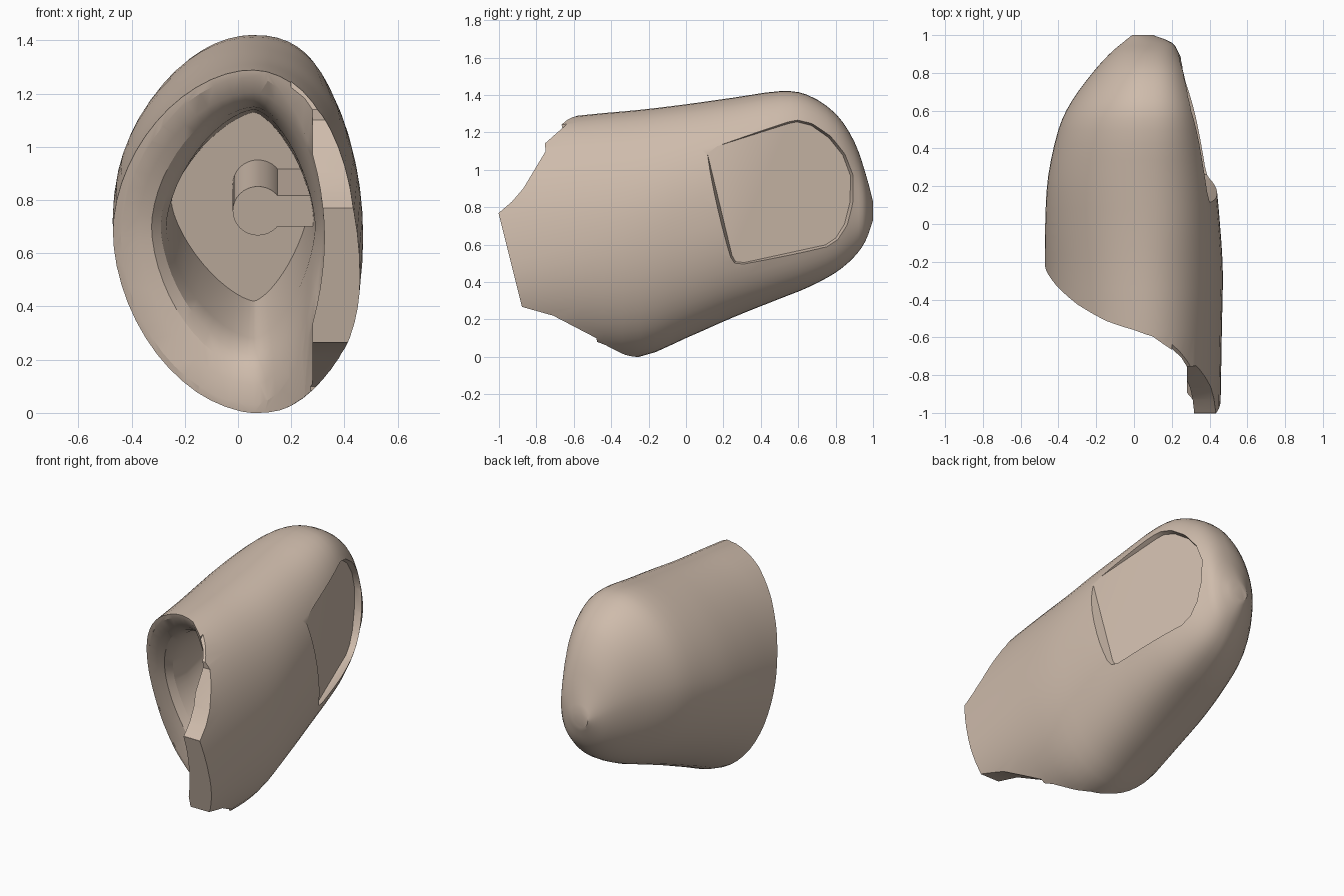
import bpy, bmesh
from math import cos, sin, pi, atan
from mathutils import Matrix

if "Cube" in bpy.data.objects:
    bpy.data.objects.remove(bpy.data.objects["Cube"])

TILT = 0.25   # cap axis rises with y; planes across the axis lean by this slope
SEG = 56


def make(name, rings):
    """Closed loft through equal-length rings, capped at both ends."""
    bm = bmesh.new()
    vs = [[bm.verts.new(p) for p in r] for r in rings]
    n = len(rings[0])
    for a, b in zip(vs, vs[1:]):
        for i in range(n):
            j = (i + 1) % n
            bm.faces.new((a[i], a[j], b[j], b[i]))
    bm.faces.new(vs[0])
    bm.faces.new(vs[-1])
    bmesh.ops.recalc_face_normals(bm, faces=bm.faces)
    me = bpy.data.meshes.new(name)
    bm.to_mesh(me)
    bm.free()
    ob = bpy.data.objects.new(name, me)
    bpy.context.collection.objects.link(ob)
    return ob


def oval(xl, xr, zb, zt, xc, zc, el, er):
    """Four-quadrant superellipse as (x, z) points."""
    pts = []
    for i in range(SEG):
        t = 2 * pi * i / SEG
        c, s = cos(t), sin(t)
        e = 2 / (er if c > 0 else el)
        u = abs(c) ** e * (1 if c > 0 else -1)
        v = abs(s) ** e * (1 if s > 0 else -1)
        pts.append((xc + u * (xr - xc if u > 0 else xc - xl),
                    zc + v * (zt - zc if v > 0 else zc - zb)))
    return pts


def smooth_rows(rows, k=3):
    """Catmull-Rom refinement of a table."""
    out = []
    for i in range(len(rows) - 1):
        p = [rows[max(0, min(len(rows) - 1, i + d))] for d in (-1, 0, 1, 2)]
        for s in range(k):
            t = s / k
            out.append([b + 0.5 * t * (c - a + t * (2 * a - 5 * b + 4 * c - d + t * (3 * (b - c) + d - a)))
                        for a, b, c, d in zip(*p)])
    return out + [rows[-1]]


def cut(ob, cutter):
    m = ob.modifiers.new("cut", 'BOOLEAN')
    m.operation, m.solver, m.object = 'DIFFERENCE', 'EXACT', cutter
    bpy.context.view_layer.objects.active = ob
    bpy.ops.object.modifier_apply(modifier=m.name)
    bpy.data.objects.remove(cutter)


# Outer body: y, z top, z bottom, x left, x right, x centre, right squareness, widest height
stations = [
    (-1.15, 1.22, 0.0, -.47, .455, .06, 2.1, .38), (-.57, 1.29, 0.0, -.47, .465, .06, 2.1, .46),
    (-.25, 1.32, 0.0, -.47, .47, .06, 2.1, .51), (0, 1.35, .1, -.47, .455, .06, 2.2, .52),
    (.25, 1.385, .21, -.455, .43, .05, 2.3, .52), (.5, 1.42, .31, -.4, .385, .05, 2.5, .52),
    (.65, 1.40, .37, -.33, .345, .05, 2.6, .52), (.8, 1.30, .45, -.22, .29, .06, 2.6, .52),
    (.9, 1.15, .535, -.13, .24, .07, 2.4, .52), (.96, .98, .62, -.06, .2, .08, 2.2, .52),
    (1.0, .83, .73, -.01, .1, .04, 2, .52)]
body_rings = []
for y, zt, zb, xl, xr, xc, er, f in smooth_rows(stations):
    zc = zb + (zt - zb) * f
    body_rings.append([(x, y, z) for x, z in oval(xl, xr, zb, zt, xc, zc, 1.87, er)])
body = make("cap_body", body_rings)

# Curved front opening, with a tongue left standing on the right
rim = [(-.6, 0), (-.47, -.055), (-.4, -.10), (-.3, -.15), (-.15, -.205), (0, -.24),
       (.1, -.275), (.2, -.355), (.25, -.41), (.28, -.47)]


def rim_y(x):
    for (x0, y0), (x1, y1) in zip(rim, rim[1:]):
        if x <= x1:
            return y0 + (y1 - y0) * (x - x0) / (x1 - x0)
    return rim[-1][1]


outline = rim + [(.28, -.81), (.7, -.81), (.7, -2.2), (-.6, -2.2)]
cut(body, make("front_cutter", [[(x, y - TILT * z, z) for x, y in outline] for z in (-.4, 1.9)]))

# Tongue shaping above and below
top = [(-1.4, .77), (-1.0, .77), (-.93, .83), (-.87, .9), (-.75, 1.1), (-.755, 1.14), (-.585, 1.29),
       (-.585, 1.6), (-1.4, 1.6)]
low = [(-1.4, .265), (-.87, .265), (-.71, .22), (-.48, .1), (-.47, .06), (-.44, -.2), (-1.4, -.2)]
for prof in (top, low):
    cut(body, make("tongue_cutter", [[(x, y, z) for y, z in prof] for x in (.2, .7)]))

# Cavity: rounded lip narrowing to a flat floor
# depth, x left, x right, z bottom, z top, roundness
lip = [(-.9, -.44, .325, .03, 1.265, 1.85), (.0, -.44, .325, .03, 1.265, 1.85),
       (.025, -.375, .32, .105, 1.205, 1.8), (.05, -.325, .315, .165, 1.175, 1.75),
       (.1, -.29, .305, .22, 1.15, 1.7), (.2, -.27, .29, .28, 1.14, 1.6)]
cav = []
for d, xl, xr, zb, zt, e in lip:
    zc = .66 if d < .01 else .7
    cav.append([(x, rim_y(x) + d - TILT * z, z) for x, z in oval(xl, xr, zb, zt, .06, zc, e, e)])
cav.append([(x, .35 - TILT * z, z) for x, z in oval(-.25, .27, .42, 1.13, .06, .79, 1.45, 1.45)])
cut(body, make("cavity_cutter", cav))

# Drafted side recess
pocket = [(.09, 1.1), (.1, 1.12), (.14, 1.14), (.55, 1.27), (.6, 1.28), (.68, 1.26), (.78, 1.19),
          (.86, 1.09), (.905, .97), (.9, .82), (.87, .7), (.82, .62), (.76, .58), (.3, .48), (.25, .485), (.23, .52)]


def pocket_ring(k, dx):
    return [(.405 - .26 * ((y - .5) * k + .4) + dx, .5 + (y - .5) * k, .88 + (z - .88) * k)
            for y, z in pocket]


cut(body, make("recess_cutter", [pocket_ring(.94, 0), pocket_ring(1.0, .07), pocket_ring(1.0, .5)]))

# Peg with a rib to the right wall, standing on the cavity floor
bm = bmesh.new()
rot = Matrix.Translation((0, -.06, .81)) @ Matrix.Rotation(atan(TILT), 4, 'X')
bmesh.ops.create_cone(bm, cap_ends=True, segments=32, radius1=.095, radius2=.095, depth=.42,
                      matrix=rot @ Matrix.Translation((.075, 0, 0)) @ Matrix.Rotation(pi / 2, 4, 'X'))
me = bpy.data.meshes.new("inner_peg")
bm.to_mesh(me)
bm.free()
peg = bpy.data.objects.new("inner_peg", me)
bpy.context.collection.objects.link(peg)
rib = make("inner_rib", [[rot @ Matrix.Translation((x, y, z)).translation
                          for y, z in ((-.21, -.06), (.21, -.06), (.21, .06), (-.21, .06))] for x in (.08, .29)])
m = peg.modifiers.new("join", 'BOOLEAN')
m.operation, m.solver, m.object = 'UNION', 'EXACT', rib
bpy.context.view_layer.objects.active = peg
bpy.ops.object.modifier_apply(modifier=m.name)
bpy.data.objects.remove(rib)

# Tan finish and smooth shading
tan = bpy.data.materials.new("tan")
tan.diffuse_color = (.62, .50, .41, 1)
tan.use_nodes = True
tan.node_tree.nodes["Principled BSDF"].inputs["Base Color"].default_value = tan.diffuse_color
for ob in (body, peg):
    ob.data.materials.clear()
    ob.data.materials.append(tan)
    bpy.ops.object.select_all(action='DESELECT')
    ob.select_set(True)
    bpy.context.view_layer.objects.active = ob
    bpy.ops.object.shade_smooth_by_angle(angle=.5)
